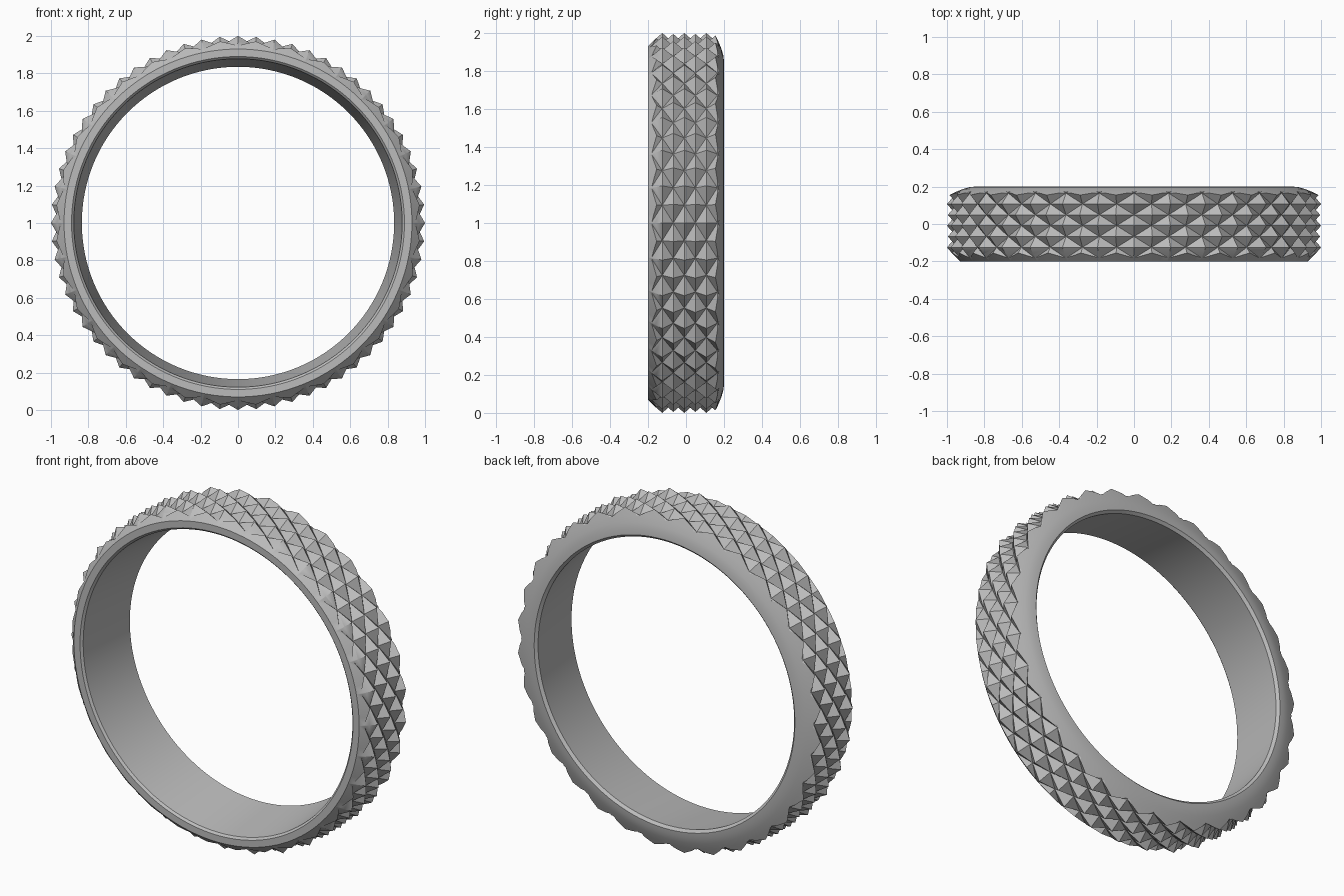
import bpy, bmesh
from math import pi, sin, cos, radians

cube = bpy.data.objects.get("Cube")
if cube:
    bpy.data.objects.remove(cube, do_unlink=True)

steel = bpy.data.materials.new("grey_steel")
steel.use_nodes = True
grey = (0.5, 0.5, 0.5, 1)
steel.diffuse_color = grey
steel.node_tree.nodes["Principled BSDF"].inputs["Base Color"].default_value = grey

CENTRE_Z = 1.0
STEPS = 64                      # angular half pitches of the knurl
ROW = 0.058                     # axial half pitch
FIRST_ROW = -0.125
TIP, VALLEY = 1.0, 0.95


def ring(bm, radius_at, y, n):
    """Circle of vertices around the y axis; radius may vary by index."""
    return [bm.verts.new((radius_at(i) * cos(2 * pi * i / n), y,
                          CENTRE_Z + radius_at(i) * sin(2 * pi * i / n)))
            for i in range(n)]


def finish(bm, name):
    bmesh.ops.recalc_face_normals(bm, faces=bm.faces)
    mesh = bpy.data.meshes.new(name)
    bm.to_mesh(mesh)
    bm.free()
    mesh.materials.append(steel)
    obj = bpy.data.objects.new(name, mesh)
    bpy.context.collection.objects.link(obj)
    return obj


def knurled_cylinder():
    """Solid drum covered in staggered diamond pyramids."""
    bm = bmesh.new()
    rows = range(-3, 8)
    rings = [ring(bm, lambda i, k=k: VALLEY if (i + k) % 2 else TIP,
                  FIRST_ROW + k * ROW, STEPS) for k in rows]
    for k, lower, upper in zip(rows, rings, rings[1:]):
        for i in range(STEPS):
            j = (i + 1) % STEPS
            a, b, c, d = lower[i], lower[j], upper[j], upper[i]
            # split each cell along its groove
            if (i + k) % 2 == 0:
                bm.faces.new((a, b, d))
                bm.faces.new((b, c, d))
            else:
                bm.faces.new((a, b, c))
                bm.faces.new((a, c, d))
    for end in (rings[0], rings[-1]):
        hub = bm.verts.new((0, end[0].co.y, CENTRE_Z))
        for i in range(STEPS):
            bm.faces.new((end[i], end[(i + 1) % STEPS], hub))
    return finish(bm, "knurl_drum")


def lathe(name, profile, n=128):
    """Closed (radius, y) profile turned around the y axis."""
    bm = bmesh.new()
    rings = [ring(bm, lambda i, r=r: r, y, n) for r, y in profile]
    for a, b in zip(rings, rings[1:] + rings[:1]):
        for i in range(n):
            j = (i + 1) % n
            bm.faces.new((a[i], a[j], b[j], b[i]))
    return finish(bm, name)


# Band: tapered bore, flat front rim, rounded back shoulder
band = lathe("knurled_band", [
    (0.89, -0.2), (0.93, -0.2), (1.03, -0.1),
    (1.03, 0.138), (0.95, 0.173), (0.915, 0.187), (0.88, 0.197), (0.85, 0.2),
    (0.835, 0.185), (0.878, -0.188)])
drum = knurled_cylinder()

# Cut the knurl into the band
cut = band.modifiers.new("knurl", "BOOLEAN")
cut.operation = "INTERSECT"
cut.solver = "EXACT"
cut.object = drum
bpy.ops.object.select_all(action="DESELECT")
band.select_set(True)
bpy.context.view_layer.objects.active = band
bpy.ops.object.modifier_apply(modifier=cut.name)
bpy.data.objects.remove(drum, do_unlink=True)
bpy.ops.object.shade_smooth_by_angle(angle=radians(28))
